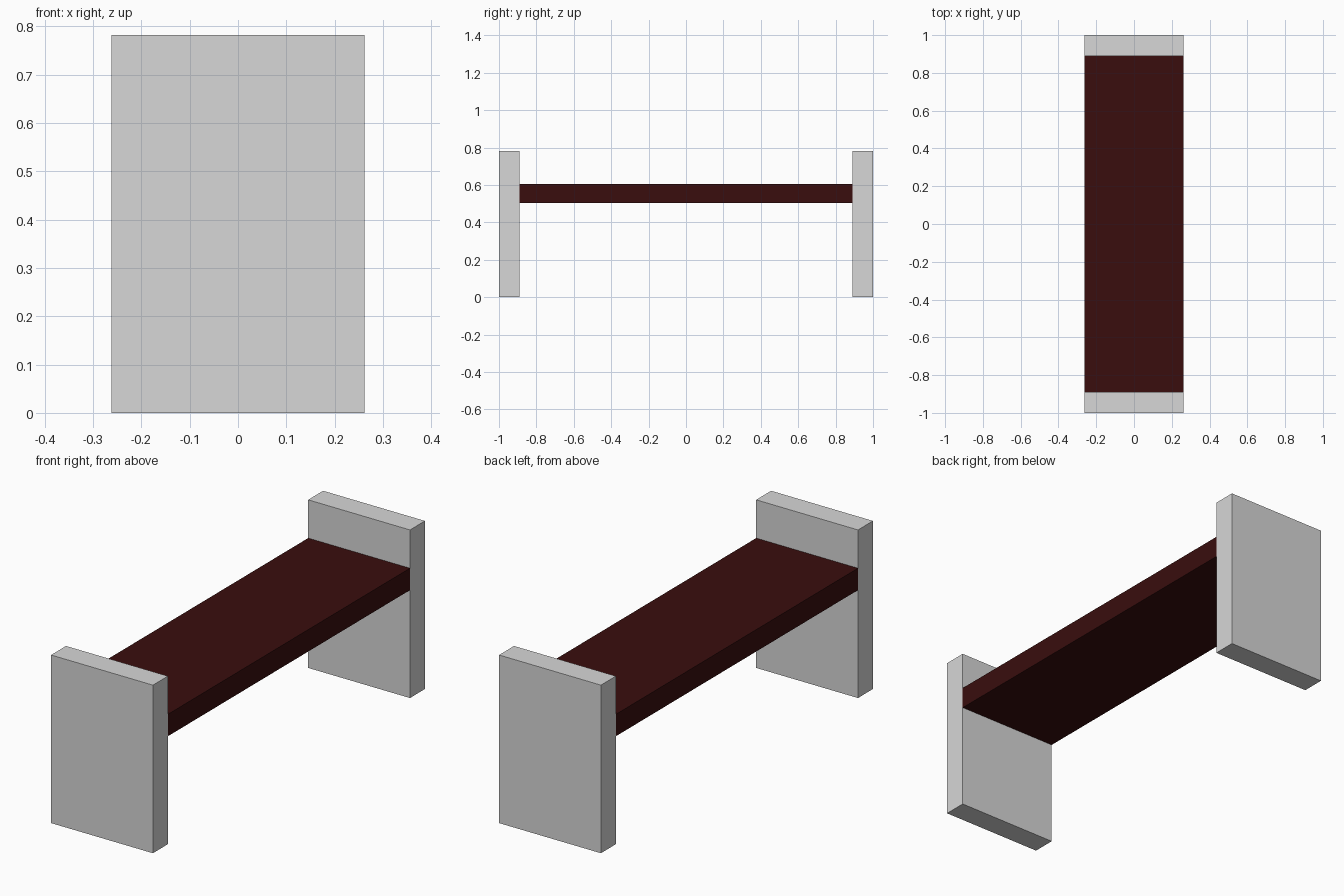
import bpy

if "Cube" in bpy.data.objects:
    bpy.data.objects.remove(bpy.data.objects["Cube"])


def material(name, rgb):
    m = bpy.data.materials.new(name)
    m.diffuse_color = (*rgb, 1.0)
    m.use_nodes = True
    m.node_tree.nodes["Principled BSDF"].inputs["Base Color"].default_value = m.diffuse_color
    return m


def box(name, lo, hi, mat):
    """Axis-aligned box between two corners."""
    bpy.ops.mesh.primitive_cube_add(size=1, location=[(a + b) / 2 for a, b in zip(lo, hi)])
    ob = bpy.context.object
    ob.name = name
    ob.scale = [b - a for a, b in zip(lo, hi)]
    bpy.ops.object.transform_apply(location=False, rotation=False, scale=True)
    ob.data.materials.append(mat)
    return ob


grey = material("light_grey", (0.68, 0.68, 0.68))
wood = material("dark_red_wood", (0.041, 0.0043, 0.0043))

HALF_W, HEIGHT, INNER = 0.262, 0.782, 0.89

# End panels
for name, y0, y1 in (("front_panel", -1.0, -INNER), ("back_panel", INNER, 1.0)):
    box(name, (-HALF_W, y0, 0), (HALF_W, y1, HEIGHT), grey)

# Seat spanning between the panels
box("seat", (-HALF_W, -INNER, 0.502), (HALF_W, INNER, 0.604), wood)
